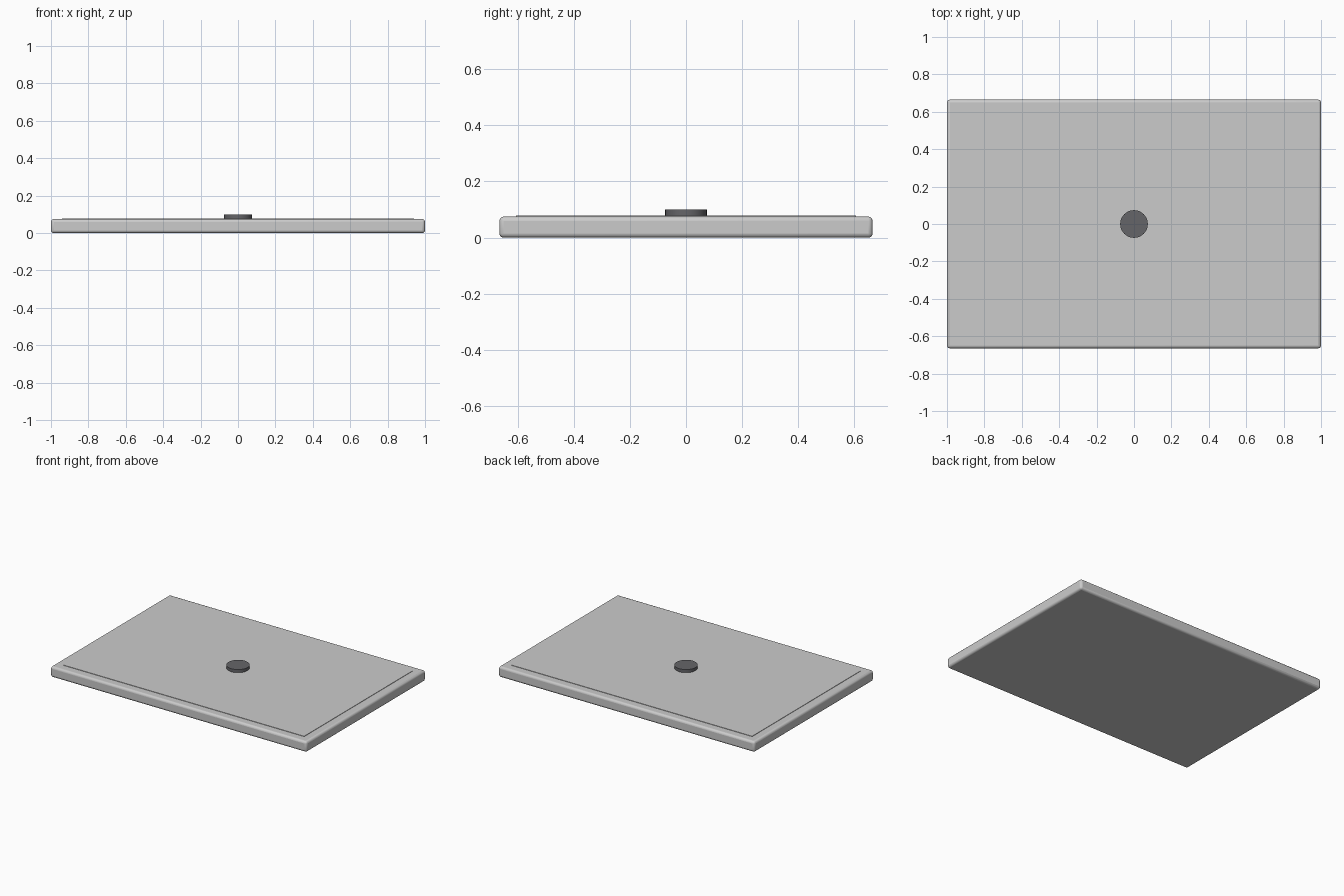
import bpy

if "Cube" in bpy.data.objects:
    bpy.data.objects.remove(bpy.data.objects["Cube"])


def box(name, sx, sy, z0, z1, bevel=0.0):
    bpy.ops.mesh.primitive_cube_add(size=1, location=(0, 0, (z0 + z1) / 2))
    ob = bpy.context.object
    ob.name = name
    ob.scale = (sx, sy, z1 - z0)
    bpy.ops.object.transform_apply(location=False, rotation=False, scale=True)
    if bevel:
        mod = ob.modifiers.new("rounded_edges", 'BEVEL')
        mod.width = bevel
        mod.segments = 3
        bpy.ops.object.shade_smooth_by_angle()
    return ob


# Main slab with softly rounded edges
box("slab", 2.0, 1.33, 0.0, 0.075, 0.015)

# Thin raised panel inset on the top
box("top_panel", 1.88, 1.21, 0.07, 0.078)

# Round button in the middle
bpy.ops.mesh.primitive_cylinder_add(vertices=32, radius=0.074, depth=0.03,
                                    location=(0, 0, 0.085))
button = bpy.context.object
button.name = "centre_button"
bpy.ops.object.shade_smooth_by_angle()
mat = bpy.data.materials.new("dark_grey")
mat.diffuse_color = (0.13, 0.13, 0.14, 1)
mat.use_nodes = True
mat.node_tree.nodes["Principled BSDF"].inputs["Base Color"].default_value = mat.diffuse_color
button.data.materials.append(mat)
